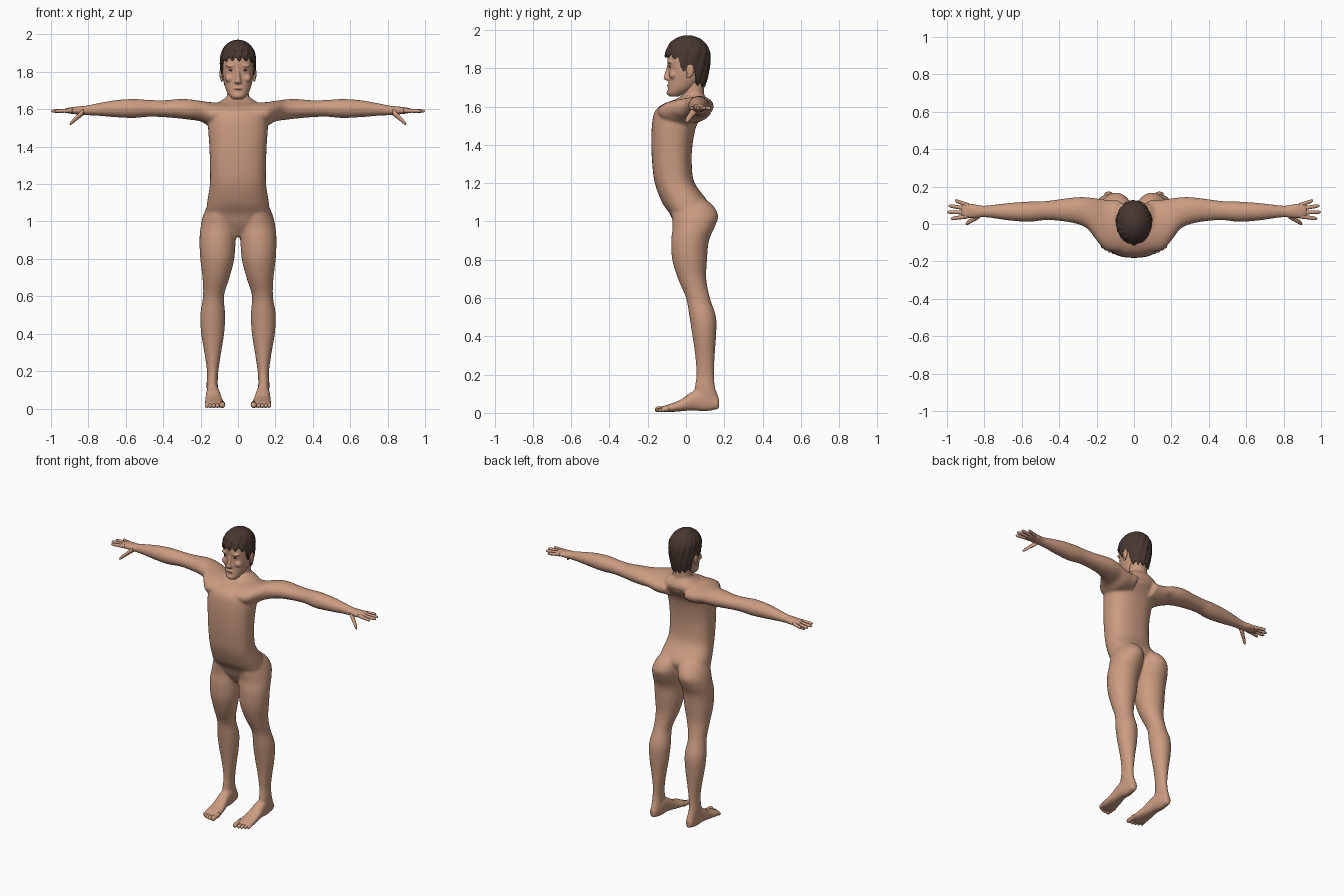
import bpy, bmesh, math
from mathutils import Vector

cube = bpy.data.objects.get("Cube")
if cube:
    bpy.data.objects.remove(cube, do_unlink=True)


def material(name, rgb):
    m = bpy.data.materials.new(name)
    m.use_nodes = True
    m.diffuse_color = (*rgb, 1)
    b = m.node_tree.nodes["Principled BSDF"]
    b.inputs["Base Color"].default_value = (*rgb, 1)
    b.inputs["Roughness"].default_value = 0.8
    return m


SKIN = material("skin", (0.60, 0.33, 0.22))
HAIR = material("dark brown hair", (0.065, 0.038, 0.03))
EYE = material("dark eye", (0.05, 0.03, 0.025))
LIP = material("lip", (0.42, 0.2, 0.14))


def spline(rings, steps):
    """Catmull-Rom interpolation between bounding rings."""
    p = [rings[0]] + list(rings) + [rings[-1]]
    out = []
    for i in range(1, len(p) - 2):
        for s in range(steps):
            t = s / steps
            out.append([0.5 * (2 * b + (c - a) * t + (2 * a - 5 * b + 4 * c - d) * t * t
                               + (3 * b - a - 3 * c + d) * t ** 3)
                        for a, b, c, d in zip(p[i - 1], p[i], p[i + 1], p[i + 2])])
    return out + [list(rings[-1])]


def loft(bm, axis, rings, side=1, seg=28, steps=4, power=2.0):
    """Closed loft; each ring is (position on axis, min u, max u, min v, max v)."""
    loops = []
    u, v = [k for k in range(3) if k != axis]
    for pos, u0, u1, v0, v1 in spline(rings, steps):
        loop = []
        for i in range(seg):
            a = math.tau * i / seg
            c, s = math.cos(a), math.sin(a)
            co = Vector()
            co[axis] = pos
            co[u] = (u0 + u1) / 2 + (u1 - u0) / 2 * math.copysign(abs(c) ** (2 / power), c)
            co[v] = (v0 + v1) / 2 + (v1 - v0) / 2 * math.copysign(abs(s) ** (2 / power), s)
            co.x *= side
            loop.append(bm.verts.new(co))
        loops.append(loop)
    for a, b in zip(loops, loops[1:]):
        for i in range(seg):
            j = (i + 1) % seg
            bm.faces.new((a[i], a[j], b[j], b[i]))
    bm.faces.new(loops[0])
    bm.faces.new(loops[-1])


def digit(bm, axis, start, end, r0, r1, side):
    """Rounded finger or toe running mostly along one axis."""
    rings = []
    for t, k in ((0, 1), (0.3, 1), (0.5, 0.92), (0.75, 1), (0.92, 0.8), (1, 0.25)):
        c = Vector(start).lerp(Vector(end), t)
        r = (r0 + (r1 - r0) * t) * k
        o = [c[k2] for k2 in range(3) if k2 != axis]
        rings.append((c[axis], o[0] - r, o[0] + r, o[1] - r, o[1] + r))
    loft(bm, axis, rings, side, seg=10, steps=2)


def ball(bm, centre, size):
    g = bmesh.ops.create_uvsphere(bm, u_segments=20, v_segments=12, radius=1)
    bmesh.ops.scale(bm, vec=size, verts=g["verts"])
    bmesh.ops.translate(bm, vec=centre, verts=g["verts"])


def finish(name, bm, mat, voxel=0, smooth=0, flat=False):
    bmesh.ops.recalc_face_normals(bm, faces=bm.faces)
    me = bpy.data.meshes.new(name)
    bm.to_mesh(me)
    bm.free()
    me.materials.append(mat)
    me.shade_flat() if flat else me.shade_smooth()
    ob = bpy.data.objects.new(name, me)
    bpy.context.collection.objects.link(ob)
    if voxel:
        r = ob.modifiers.new("blend", "REMESH")
        r.mode = "VOXEL"
        r.voxel_size = voxel
        r.use_smooth_shade = True
        s = ob.modifiers.new("soften", "SMOOTH")
        s.factor = 0.5
        s.iterations = smooth
    return ob


# Torso and neck
body = bmesh.new()
torso = [(.92, .03, -.02, .05), (.98, .11, -.058, .08), (1.04, .165, -.085, .1), (1.1, .165, -.125, .115),
         (1.2, .15, -.163, .045), (1.3, .15, -.176, .03), (1.4, .153, -.181, .034), (1.5, .16, -.178, .055),
         (1.57, .162, -.165, .1), (1.61, .145, -.125, .12), (1.64, .1, -.05, .11), (1.665, .06, -.01, .09)]
loft(body, 2, [(z, -x, x, a, b) for z, x, a, b in torso], power=2.4, seg=40)
loft(body, 2, [(1.57, -.08, .08, -.04, .11), (1.65, -.06, .06, -.012, .095), (1.77, -.058, .058, -.02, .095)])

leg = [(1.14, .03, .12, -.05, .06), (1.09, .006, .16, -.08, .135), (1.03, .003, .187, -.075, .168),
       (.97, .005, .2, -.07, .15), (.9, .012, .206, -.077, .12), (.8, .02, .202, -.072, .11),
       (.7, .045, .19, -.042, .106), (.6, .075, .187, 0, .125), (.5, .068, .202, .018, .157),
       (.4, .074, .197, .034, .157), (.3, .09, .18, .048, .15), (.2, .105, .166, .054, .147),
       (.13, .108, .168, .045, .153), (.07, .105, .165, .04, .174), (.025, .11, .16, .06, .17)]
foot = [(.172, .115, .157, .02, .075), (.1, .1, .168, .008, .125), (.04, .094, .172, .013, .115),
        (-.03, .08, .176, .008, .068), (-.09, .07, .18, .004, .045), (-.13, .074, .174, .006, .032)]
arm = [(.07, -.15, .125, 1.51, 1.635), (.15, -.14, .13, 1.51, 1.638), (.2, -.088, .137, 1.535, 1.645),
       (.25, -.025, .143, 1.543, 1.652), (.31, .002, .143, 1.55, 1.655), (.4, .017, .132, 1.558, 1.648),
       (.48, .02, .122, 1.56, 1.65), (.56, .012, .12, 1.553, 1.655), (.66, .018, .113, 1.558, 1.648),
       (.76, .032, .102, 1.566, 1.63), (.81, .036, .098, 1.568, 1.62), (.86, .03, .108, 1.572, 1.615),
       (.91, .032, .112, 1.578, 1.608), (.925, .045, .1, 1.585, 1.602)]
for side in (1, -1):
    loft(body, 2, leg, side)
    loft(body, 1, foot, side, power=2.3)
    loft(body, 0, arm, side)
finish("body", body, SKIN, 0.0075, 5)

# Fingers, thumbs and toes
for side, label in ((1, "left"), (-1, "right")):
    bm = bmesh.new()
    for y0, x1, y1 in ((.042, .98, .028), (.061, 1.0, .064), (.081, .992, .098), (.099, .958, .126)):
        digit(bm, 0, (.885, y0, 1.593), (x1, y1, 1.59), .0125, .0095, side)
    digit(bm, 0, (.825, .05, 1.588), (.9, .0, 1.52), .02, .011, side)
    finish(label + "_fingers", bm, SKIN)
    bm = bmesh.new()
    for i, (x, tip) in enumerate(((.084, -.163), (.11, -.16), (.13, -.153), (.149, -.143), (.166, -.13))):
        r = .016 if i == 0 else .0115
        digit(bm, 1, (x, -.09, .024), (x, tip, r + .001), r, r, side)
    finish(label + "_toes", bm, SKIN)

# Head with nose, brow, chin and lips
head = bmesh.new()
skull = [(1.652, .026, -.085, -.04), (1.67, .045, -.096, .0), (1.7, .063, -.093, .05), (1.75, .077, -.09, .09),
         (1.8, .084, -.092, .104), (1.85, .086, -.098, .11), (1.9, .08, -.088, .104), (1.94, .058, -.055, .08),
         (1.955, .025, -.02, .04)]
loft(head, 2, [(z, -x, x, a, b) for z, x, a, b in skull], power=2.2, seg=36)
loft(head, 2, [(1.735, -.012, .012, -.1, -.08), (1.745, -.019, .019, -.117, -.08), (1.765, -.013, .013, -.113, -.08),
               (1.81, -.009, .009, -.1, -.08), (1.835, -.012, .012, -.098, -.08)])
ball(head, (0, -.084, 1.672), (.025, .018, .016))
ball(head, (0, -.086, 1.709), (.026, .013, .011))
for side in (1, -1):
    ball(head, (side * .036, -.083, 1.832), (.03, .014, .009))
    ball(head, (side * .045, -.066, 1.765), (.026, .022, .022))
finish("head", head, SKIN, 0.005, 3)

bm = bmesh.new()
ball(bm, (0, -.096, 1.709), (.022, .004, .0025))
finish("mouth", bm, LIP)
for side, label in ((1, "left"), (-1, "right")):
    bm = bmesh.new()
    ball(bm, (side * .035, -.084, 1.808), (.014, .005, .005))
    finish(label + "_eye", bm, EYE)
    bm = bmesh.new()
    ball(bm, (side * .09, .022, 1.79), (.009, .02, .034))
    ball(bm, (side * .087, .014, 1.762), (.007, .012, .014))
    finish(label + "_ear", bm, SKIN)

# Hair cap with a ragged hairline, given as (front-to-back factor, lower edge)
HAIRLINE = [(-1, 1.712), (-.5, 1.722), (-.38, 1.75), (-.3, 1.81), (0, 1.815), (.08, 1.785),
            (.28, 1.8), (.42, 1.85), (.8, 1.87), (1, 1.868)]


def hairline(c):
    for (a, za), (b, zb) in zip(HAIRLINE, HAIRLINE[1:]):
        if c <= b:
            return za + (zb - za) * (c - a) / (b - a)
    return HAIRLINE[-1][1]


hair = bmesh.new()
COLS, ROWS, TOP, MID = 60, 14, 1.972, 1.865
crown = hair.verts.new((0, .01, TOP))
rows = []
for k in range(1, ROWS + 1):
    row = []
    for i in range(COLS):
        a = math.tau * i / COLS
        low = hairline(-math.sin(a)) + (.01, -.004, -.012, .002)[i % 4]
        t = k / ROWS
        z = TOP - (TOP - low) * t ** 1.8
        r = math.sqrt(max(0, 1 - ((z - MID) / (TOP - MID)) ** 2)) if z > MID else 1 - .2 * ((MID - z) / .15) ** 2
        r *= 1 + .022 * math.sin(i * math.pi / 2 + k * .9) * min(1, t * 2)
        row.append(hair.verts.new((.096 * r * math.cos(a), .009 + .118 * r * math.sin(a), z)))
    rows.append(row)
for i in range(COLS):
    j = (i + 1) % COLS
    hair.faces.new((crown, rows[0][i], rows[0][j]))
    for a, b in zip(rows, rows[1:]):
        hair.faces.new((a[i], b[i], b[j], a[j]))
cap = finish("hair", hair, HAIR, flat=True)
shell = cap.modifiers.new("thickness", "SOLIDIFY")
shell.thickness = 0.014
shell.offset = -1
